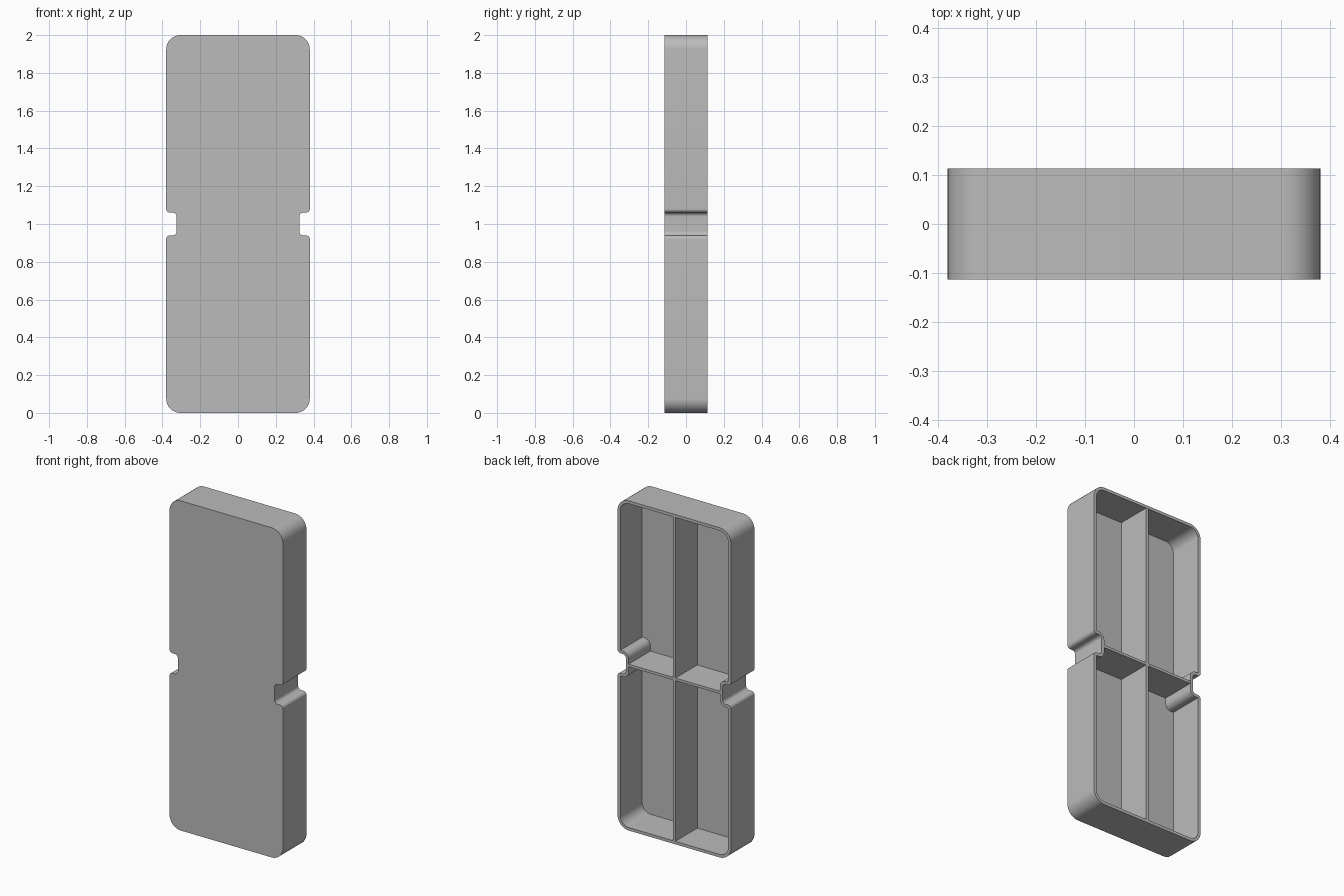
import bpy, bmesh
from math import tan
from mathutils import Vector

cube = bpy.data.objects.get("Cube")
if cube:
    bpy.data.objects.remove(cube, do_unlink=True)

HALF_W, HALF_D, HALF_H = 0.38, 0.113, 1.0
NOTCH_X, NOTCH_Z = 0.325, 0.06
WALL, FLOOR, RIB = 0.018, 0.016, 0.016

grey = bpy.data.materials.new("plain_grey")
grey.use_nodes = True
colour = (0.5, 0.5, 0.5, 1)
grey.diffuse_color = colour
grey.node_tree.nodes["Principled BSDF"].inputs["Base Color"].default_value = colour


def fillet(points, steps=10):
    """Round every (x, z, radius) corner of a closed outline."""
    out = []
    for i, (x, z, r) in enumerate(points):
        p = Vector((x, z))
        a = (Vector(points[i - 1][:2]) - p).normalized()
        b = (Vector(points[(i + 1) % len(points)][:2]) - p).normalized()
        reach = r / tan(a.angle(b) / 2)
        start, end = p + a * reach, p + b * reach
        centre = p + (a + b) * reach
        for k in range(steps + 1):
            ray = start.lerp(end, k / steps) - centre
            out.append(centre + ray.normalized() * r)
    return out


def outline(inset):
    """Tray outline with a notch in each side, offset inward."""
    w, h = HALF_W - inset, HALF_H - inset
    nx, nz = NOTCH_X - inset, NOTCH_Z + inset
    corner, lip, root = 0.075 - inset, max(0.02 - inset, 0.002), 0.02 + inset
    right = [(w, -h, corner), (w, -nz, lip), (nx, -nz, root),
             (nx, nz, root), (w, nz, lip), (w, h, corner)]
    left = [(-x, z, r) for x, z, r in reversed(right)]
    return fillet(right + left)


def finish(name, bm):
    bmesh.ops.recalc_face_normals(bm, faces=bm.faces)
    mesh = bpy.data.meshes.new(name)
    bm.to_mesh(mesh)
    bm.free()
    mesh.materials.append(grey)
    obj = bpy.data.objects.new(name, mesh)
    bpy.context.collection.objects.link(obj)
    return obj


# Open-backed tray: front face, outer wall, rim, inner wall, inner floor
bm = bmesh.new()
outer, inner = outline(0), outline(WALL)
loops = [[bm.verts.new((p.x, y, p.y + HALF_H)) for p in pts]
         for pts, y in ((outer, -HALF_D), (outer, HALF_D),
                        (inner, HALF_D), (inner, -HALF_D + FLOOR))]
for one, two in zip(loops, loops[1:]):
    for i in range(len(one)):
        bm.faces.new((one[i - 1], one[i], two[i], two[i - 1]))
bm.faces.new(loops[0])
bm.faces.new(loops[-1])
tray = finish("tray_shell", bm)
bpy.ops.object.select_all(action="DESELECT")
tray.select_set(True)
bpy.context.view_layer.objects.active = tray
bpy.ops.object.shade_smooth_by_angle(angle=0.6)


# Crossing ribs inside the tray, flush with the rim
def rib(name, width, height):
    bm = bmesh.new()
    bmesh.ops.create_cube(bm, size=1)
    depth = 2 * HALF_D - FLOOR / 2
    for v in bm.verts:
        v.co = (v.co.x * width, v.co.y * depth + FLOOR / 4 - 0.001,
                v.co.z * height + HALF_H)
    return finish(name, bm)


rib("upright_rib", RIB, 2 * (HALF_H - WALL / 2))
rib("cross_rib", 2 * (NOTCH_X - WALL / 2), RIB)
